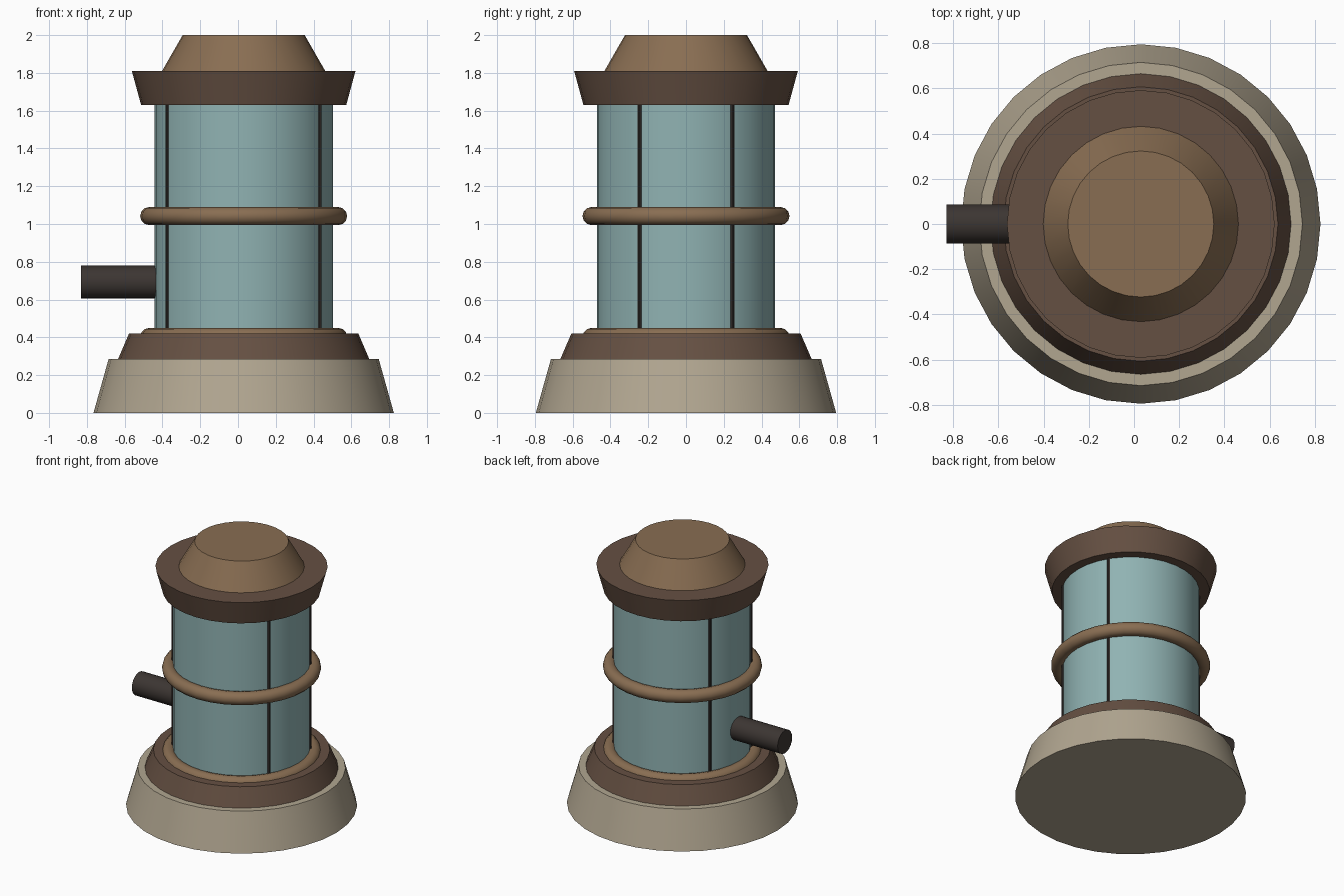
import bpy, math

if "Cube" in bpy.data.objects:
    bpy.data.objects.remove(bpy.data.objects["Cube"])

CX = 0.03      # lantern axis
SEG = 32


def finish(name, color):
    ob = bpy.context.object
    ob.name = name
    mat = bpy.data.materials.get(color[0]) or bpy.data.materials.new(color[0])
    mat.diffuse_color = (*color[1], 1)
    mat.use_nodes = True
    mat.node_tree.nodes["Principled BSDF"].inputs["Base Color"].default_value = mat.diffuse_color
    ob.data.materials.append(mat)
    bpy.ops.object.shade_smooth_by_angle(angle=math.radians(35))
    return ob


def cone(name, r1, r2, z1, z2, color):
    bpy.ops.mesh.primitive_cone_add(vertices=SEG, radius1=r1, radius2=r2, depth=z2 - z1,
                                    location=(CX, 0, (z1 + z2) / 2))
    return finish(name, color)


def ring(name, z, color):
    bpy.ops.mesh.primitive_torus_add(major_radius=0.5, minor_radius=0.048, major_segments=SEG,
                                     minor_segments=12, location=(CX, 0, z))
    return finish(name, color)


STONE = ("stone", (0.44, 0.38, 0.28))
BROWN = ("brown", (0.13, 0.08, 0.055))
BRONZE = ("bronze", (0.25, 0.155, 0.085))
DARK = ("dark", (0.045, 0.036, 0.032))
GLASS = ("glass", (0.28, 0.45, 0.45))

# Stepped base
cone("stone_base", 0.795, 0.715, 0, 0.285, STONE)
cone("lower_collar", 0.665, 0.607, 0.285, 0.42, BROWN)

# Glass body with rings
cone("glass_body", 0.472, 0.472, 0.40, 1.65, GLASS)
ring("lower_ring", 0.402, BRONZE)
ring("middle_ring", 1.042, BRONZE)

# Roof
cone("cap_rim", 0.543, 0.592, 1.63, 1.81, BROWN)
cone("cap_top", 0.432, 0.323, 1.81, 2.0, BRONZE)

# Four slim uprights
for i, (sx, sy) in enumerate([(1, 1), (-1, 1), (-1, -1), (1, -1)]):
    bpy.ops.mesh.primitive_cylinder_add(vertices=8, radius=0.011, depth=1.23,
                                        location=(CX + sx * 0.402, sy * 0.245, 1.025))
    finish(f"upright_{i + 1}", DARK)

# Side pipe
bpy.ops.mesh.primitive_cylinder_add(vertices=20, radius=0.087, depth=0.42,
                                    location=(-0.62, 0, 0.692), rotation=(0, math.pi / 2, 0))
finish("side_pipe", DARK)
